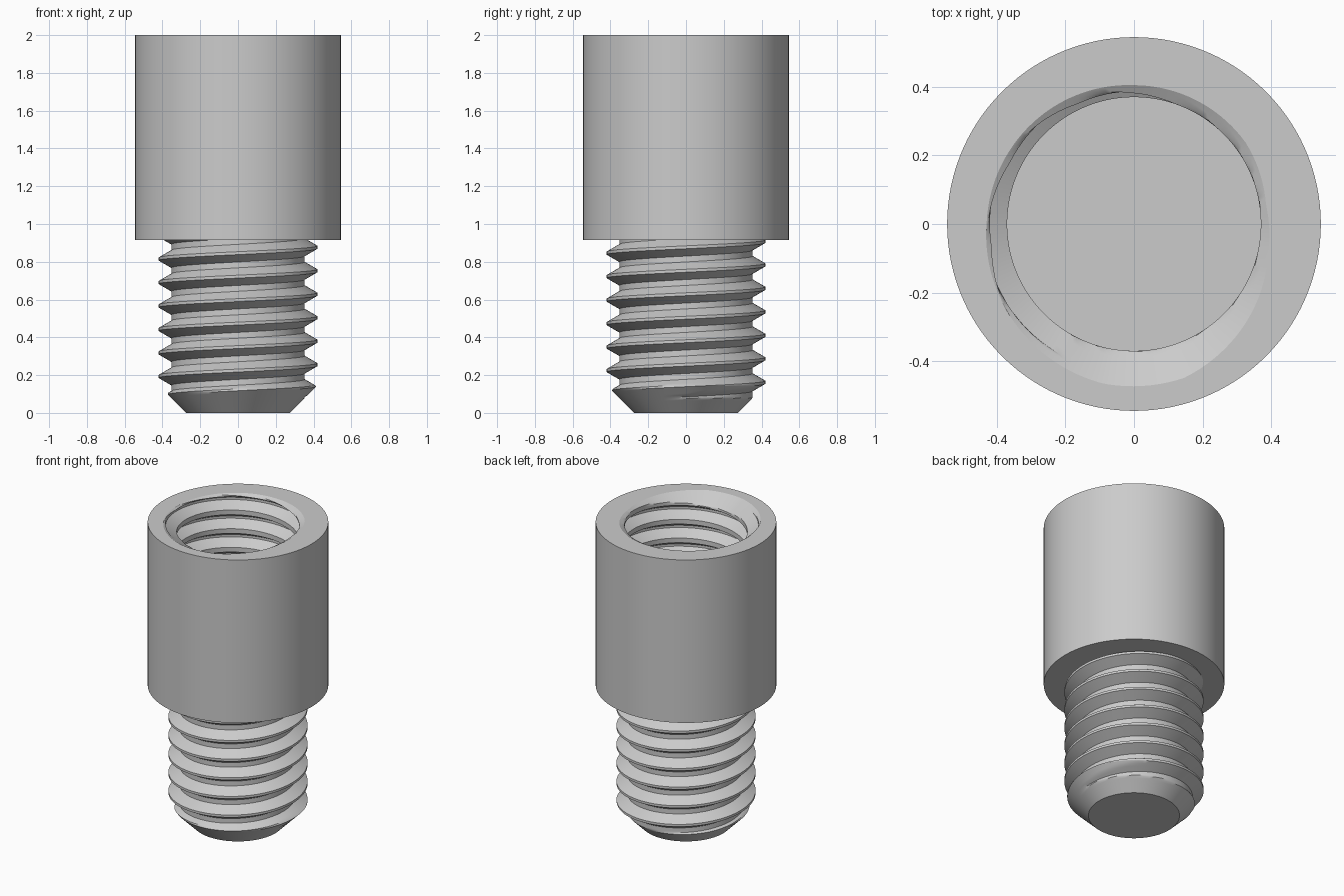
import bpy, bmesh, math

if "Cube" in bpy.data.objects:
    bpy.data.objects.remove(bpy.data.objects["Cube"])

N = 120              # segments around
PITCH = 0.1243       # thread pitch
DEPTH = 0.067        # thread depth
SUB = 4              # rows per profile segment
BODY_R, BODY_Z, TOP = 0.545, 0.915, 2.0

steel = bpy.data.materials.new("grey_metal")
steel.diffuse_color = (0.6, 0.6, 0.6, 1)
steel.use_nodes = True
steel.node_tree.nodes["Principled BSDF"].inputs["Base Color"].default_value = steel.diffuse_color

# 60 degree thread profile over one pitch: (offset, height), starting at ridge centre
PROFILE = [(0, 1), (1 / 16, 1), (3 / 8, 0), (5 / 8, 0), (15 / 16, 1), (1, 1)]


def ridge(f):
    """Thread height 0..1 at fraction f of the pitch."""
    f %= 1.0
    for (a, ha), (b, hb) in zip(PROFILE, PROFILE[1:]):
        if f <= b:
            return ha + (hb - ha) * (f - a) / (b - a)
    return 1.0


def threaded_wall(z0, z1, phase, radius):
    """Helical surface clipped to z0..z1; radius(height, z, turn) gives its shape."""
    bm = bmesh.new()
    fracs = [a + (b - a) * s / SUB for (a, _), (b, _) in zip(PROFILE, PROFILE[1:]) for s in range(SUB)]
    k0 = math.floor((z0 - phase) / PITCH) - 2
    k1 = math.ceil((z1 - phase) / PITCH) + 1
    rows = []
    for off in (k + f for k in range(k0, k1) for f in fracs):
        row = []
        for i in range(N + 1):
            turn = i / N
            z = min(max(phase + PITCH * (off + turn), z0), z1)
            r = radius(ridge((z - phase) / PITCH - turn), z, turn % 1.0)
            a = math.tau * (i % N) / N
            row.append(bm.verts.new((r * math.cos(a), r * math.sin(a), z)))
        rows.append(row)
    for lo, hi in zip(rows, rows[1:]):
        for i in range(N):
            bm.faces.new((lo[i], lo[i + 1], hi[i + 1], hi[i]))
    bmesh.ops.remove_doubles(bm, verts=bm.verts[:], dist=2e-5)
    loose = [e for e in bm.edges if not e.link_faces]
    bmesh.ops.delete(bm, geom=loose, context='EDGES')
    return bm


def finish(bm, name):
    """Cap open ends, orient faces and make the object."""
    bmesh.ops.holes_fill(bm, edges=[e for e in bm.edges if e.is_boundary], sides=0)
    bmesh.ops.recalc_face_normals(bm, faces=bm.faces[:])
    mesh = bpy.data.meshes.new(name)
    bm.to_mesh(mesh)
    bm.free()
    mesh.materials.append(steel)
    ob = bpy.data.objects.new(name, mesh)
    bpy.context.collection.objects.link(ob)
    bpy.ops.object.select_all(action='DESELECT')
    ob.select_set(True)
    bpy.context.view_layer.objects.active = ob
    bpy.ops.object.shade_smooth_by_angle(angle=math.radians(30))


# Threaded stud with a chamfered tip
def stud_radius(h, z, turn):
    return min(0.353 + DEPTH * h, 0.275 + z)


finish(threaded_wall(0, BODY_Z, 0.131, stud_radius), "threaded_stud")

# Socket wall: internal thread with a spiral lead-in at the mouth
MOUTH = [(0, 0.385), (0.1, 0.403), (0.25, 0.405), (0.5, 0.43), (0.72, 0.474), (0.8, 0.472), (1, 0.385)]


def socket_radius(h, z, turn):
    for (a, ra), (b, rb) in zip(MOUTH, MOUTH[1:]):
        if a <= turn <= b:
            mouth = ra + (rb - ra) * (turn - a) / (b - a)
            break
    return max(0.37 + DEPTH * h, mouth - 1.7 * (TOP - z))


bm = threaded_wall(1.0, TOP, TOP - 0.736 * PITCH, socket_radius)

# Rim and outer cylinder grown from the mouth
edges = [e for e in bm.edges if e.is_boundary and all(v.co.z > TOP - 1e-4 for v in e.verts)]
for z in (TOP, BODY_Z):
    geom = bmesh.ops.extrude_edge_only(bm, edges=edges)["geom"]
    edges = [g for g in geom if isinstance(g, bmesh.types.BMEdge) and g.is_boundary]
    for v in (g for g in geom if isinstance(g, bmesh.types.BMVert)):
        s = BODY_R / math.hypot(v.co.x, v.co.y)
        v.co = (v.co.x * s, v.co.y * s, z)
finish(bm, "socket_sleeve")
